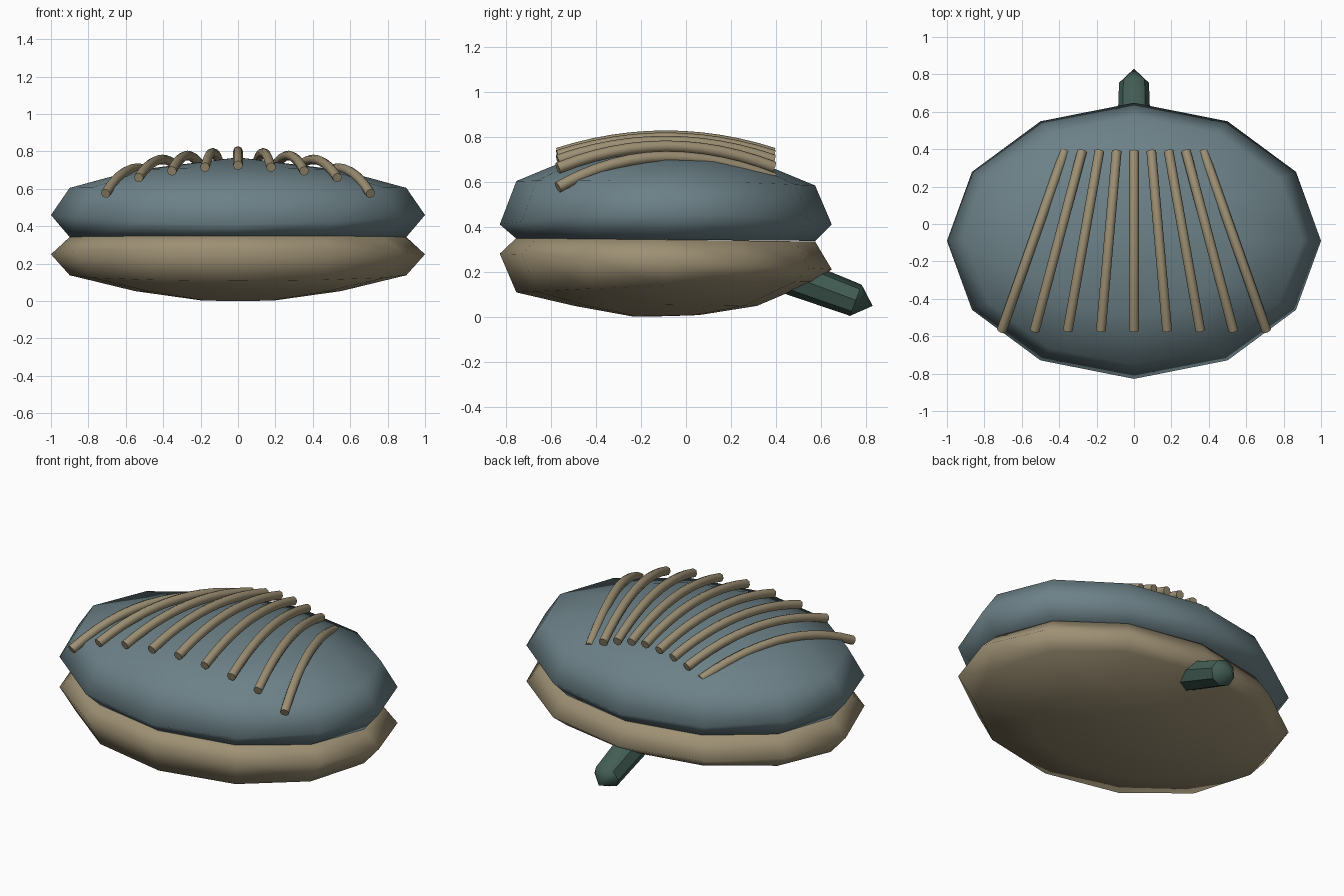
import bpy, bmesh, math
from mathutils import Vector

if "Cube" in bpy.data.objects:
    bpy.data.objects.remove(bpy.data.objects["Cube"])


def material(name, rgb):
    m = bpy.data.materials.new(name)
    m.diffuse_color = (*rgb, 1)
    m.use_nodes = True
    m.node_tree.nodes["Principled BSDF"].inputs["Base Color"].default_value = m.diffuse_color
    return m


SLATE = material("slate", (0.15, 0.22, 0.245))
TAN = material("tan", (0.34, 0.28, 0.175))
GREEN = material("dark_green", (0.055, 0.11, 0.09))


def loft(name, rings, start, end, mat):
    """Skin rings of points and close each end with a fan to a pole."""
    bm = bmesh.new()
    loops = [[bm.verts.new(p) for p in ring] for ring in rings]
    n = len(loops[0])
    for a, b in zip(loops, loops[1:]):
        for i in range(n):
            j = (i + 1) % n
            bm.faces.new((a[i], a[j], b[j], b[i]))
    for loop, pole in ((loops[0], start), (loops[-1], end)):
        v = bm.verts.new(pole)
        for i in range(n):
            bm.faces.new((loop[i], loop[(i + 1) % n], v))
    bmesh.ops.recalc_face_normals(bm, faces=bm.faces)
    me = bpy.data.meshes.new(name)
    bm.to_mesh(me)
    bm.free()
    me.materials.append(mat)
    ob = bpy.data.objects.new(name, me)
    bpy.context.collection.objects.link(ob)
    return ob


def smooth(ob, degrees):
    bpy.ops.object.select_all(action='DESELECT')
    ob.select_set(True)
    bpy.context.view_layer.objects.active = ob
    bpy.ops.object.shade_smooth_by_angle(angle=math.radians(degrees))


CY = -0.09   # shell centre in y


def shell_ring(r, z, tilt=0.0, dip=0.0):
    """12-sided oval; tilt slopes it along y, dip lowers its front and back."""
    pts = []
    for i in range(12):
        a = math.radians(30 * i)
        s = math.sin(a)
        pts.append((r * math.cos(a), CY + 0.738 * r * s, z + tilt * s - dip * s * s))
    return pts


# Upper shell: (radius, height, tilt, dip) from lip to crown
upper = [(0.90, 0.342, -0.005, 0.0), (1.0, 0.46, 0.0, 0.05),
         (0.90, 0.605, -0.01, 0.012), (0.55, 0.70, -0.01, 0.0)]
smooth(loft("upper_shell", [shell_ring(*p) for p in upper],
            (0, CY, 0.342), (0, CY, 0.768), SLATE), 85)

# Lower shell from lip to belly
lower = [(0.90, 0.342, -0.008, 0.0), (1.0, 0.25, -0.035, 0.005),
         (0.90, 0.138, 0.025, 0.005), (0.55, 0.053, 0.0, 0.005),
         (0.20, 0.004, 0.003, 0.0)]
smooth(loft("lower_shell", [shell_ring(*p) for p in lower],
            (0, CY, 0.342), (0, CY, 0.002), TAN), 85)

# Foot: tapered peg slanting down and out at the back
axis = Vector((0, 0.94, -0.35)).normalized()
up = Vector((1, 0, 0)).cross(axis)
foot_rings = []
for y, z, r in ((0.35, 0.225, 0.088), (0.755, 0.073, 0.074)):
    foot_rings.append([Vector((0, y, z)) + Vector((1.08 * r * math.cos(a), 0, 0))
                       + up * r * math.sin(a)
                       for a in (math.radians(45 * i) for i in range(8))])
smooth(loft("foot", foot_rings, (0, 0.28, 0.25), (0, 0.83, 0.048), GREEN), 40)

# Ribs: fan of arched rods over the crown; (front, peak, back) heights by distance out
heights = [(0.725, 0.802, 0.725), (0.715, 0.793, 0.715), (0.695, 0.778, 0.695),
           (0.66, 0.757, 0.665), (0.575, 0.71, 0.615)]
for k in range(-4, 5):
    front, peak, back = heights[abs(k)]
    cu = bpy.data.curves.new(f"rib_{k + 5}", 'CURVE')
    cu.dimensions = '3D'
    cu.bevel_depth = 0.026
    cu.bevel_resolution = 2
    cu.use_fill_caps = True
    sp = cu.splines.new('POLY')
    sp.points.add(12)
    for i, p in enumerate(sp.points):
        t = i / 12
        u = 2 * t - 1
        drop = peak - (front if u < 0 else back)
        p.co = (k * (0.177 + (0.0925 - 0.177) * t), -0.57 + 0.96 * t,
                peak - drop * u * u, 1)
    sp.use_smooth = True
    cu.materials.append(TAN)
    bpy.context.collection.objects.link(bpy.data.objects.new(cu.name, cu))
